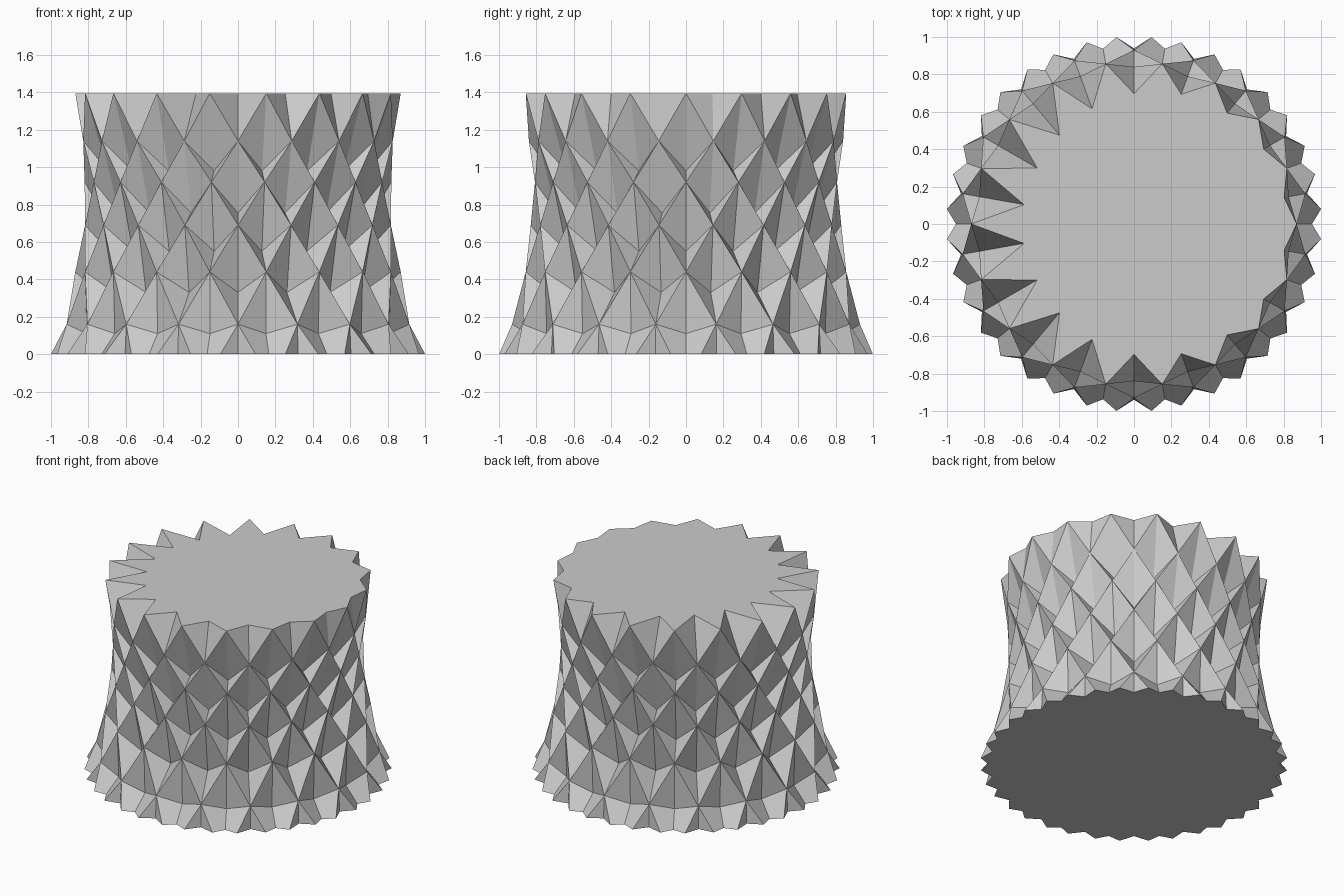
import bpy, bmesh, math
from mathutils import Vector

if "Cube" in bpy.data.objects:
    bpy.data.objects.remove(bpy.data.objects["Cube"], do_unlink=True)

N = 18                                  # diamonds around each row
# lattice rings from bottom to top: (height, radius)
RINGS = [(-0.16, 1.085), (0.16, 0.93), (0.44, 0.87), (0.69, 0.83),
         (0.92, 0.82), (1.14, 0.84), (1.395, 0.87)]
TOP = len(RINGS) - 1
# inner tip of the diamonds in each row: (height, radius)
TIPS = [(-0.18, 0.95), (0.11, 0.86), (0.33, 0.765), (0.55, 0.735),
        (0.755, 0.735), (0.98, 0.74)]


def polar(r, step, z):
    """Point on a circle; one step is half a diamond."""
    a = math.pi * step / N
    return Vector((r * math.cos(a), r * math.sin(a), z))


bm = bmesh.new()
grid = {}


def vert(row, step):
    """Shared lattice vertex."""
    key = (row, step % (2 * N))
    if key not in grid:
        z, r = RINGS[row]
        grid[key] = bm.verts.new(polar(r, key[1], z))
    return grid[key]


# recessed diamonds whose tips hang low, so the upper facets overhang;
# the lowest row has only its upper half and is trimmed at the ground
for row in range(TOP):
    z, r = TIPS[row]
    for k in range(N):
        s = 2 * k + (row + 1) % 2
        left, right, top = vert(row, s - 1), vert(row, s + 1), vert(row + 1, s)
        tip = bm.verts.new(polar(r, s, z))
        bm.faces.new((left, tip, top))
        bm.faces.new((tip, right, top))
        if row > 0:
            low = vert(row - 1, s)
            bm.faces.new((left, low, tip))
            bm.faces.new((low, right, tip))

# notches in the rim, deepest on the -x side
rim = []
for k in range(N):
    s = 2 * k + 1
    left, right, low = vert(TOP, s - 1), vert(TOP, s + 1), vert(TOP - 1, s)
    depth = min(0.26, 0.16 - 0.12 * math.cos(math.pi * s / N))
    tip = bm.verts.new(polar(0.857 - depth, s, RINGS[TOP][0]))
    bm.faces.new((left, low, tip))
    bm.faces.new((low, right, tip))
    rim += [left, tip]
bm.faces.new(rim)                       # flat star-shaped top

# trim at the ground and close the base
bmesh.ops.bisect_plane(bm, geom=bm.verts[:] + bm.edges[:] + bm.faces[:], dist=1e-5,
                       plane_co=(0, 0, 0), plane_no=(0, 0, 1), clear_inner=True)
bmesh.ops.edgeloop_fill(bm, edges=[e for e in bm.edges if e.is_boundary])
bmesh.ops.recalc_face_normals(bm, faces=bm.faces[:])

mesh = bpy.data.meshes.new("faceted_planter")
bm.to_mesh(mesh)
bm.free()

# single grey material
grey = bpy.data.materials.new("light_grey")
grey.use_nodes = True
colour = (0.6, 0.6, 0.6, 1.0)
grey.diffuse_color = colour
grey.node_tree.nodes["Principled BSDF"].inputs["Base Color"].default_value = colour
mesh.materials.append(grey)

planter = bpy.data.objects.new("faceted_planter", mesh)
bpy.context.collection.objects.link(planter)
